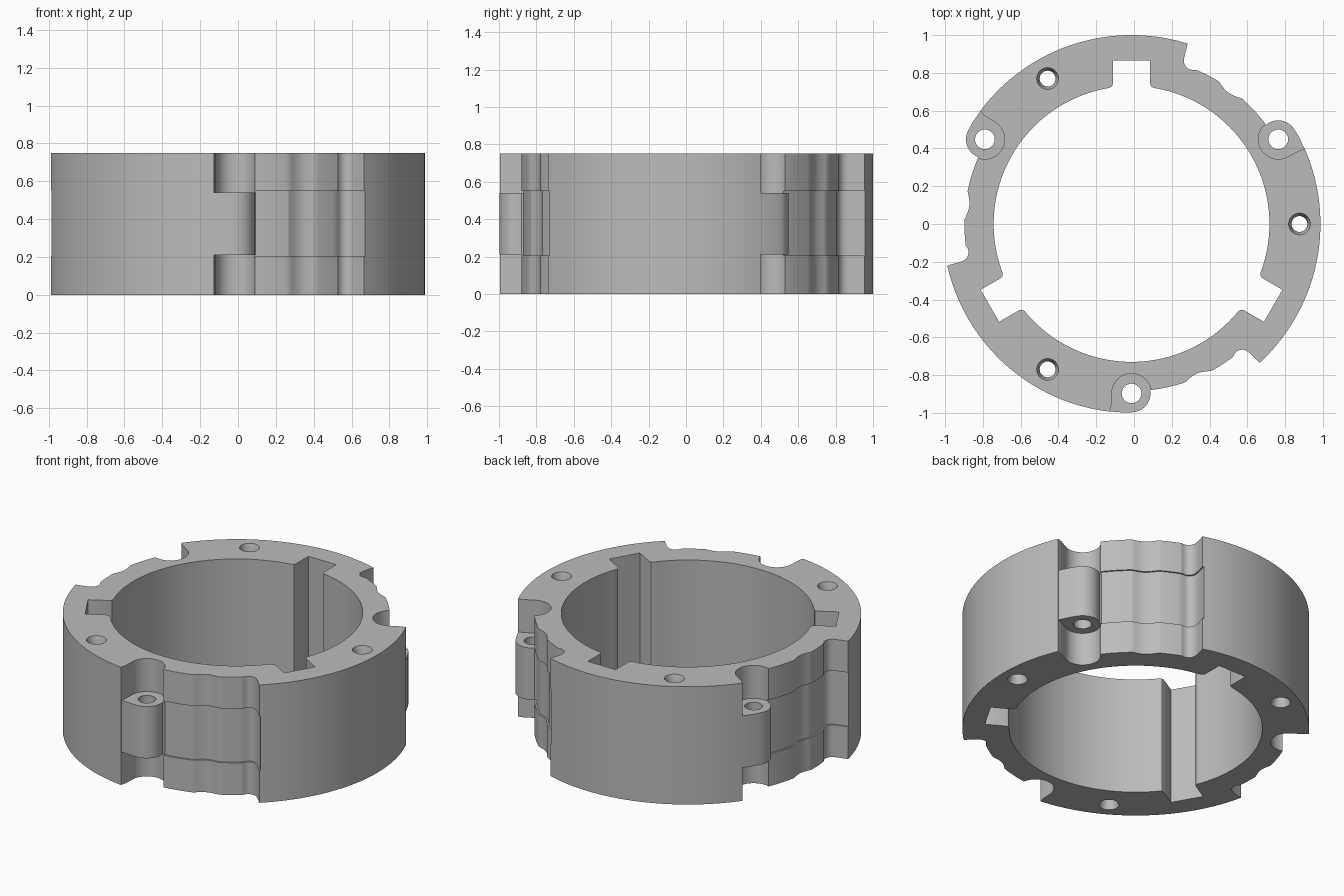
import bpy, bmesh
from math import sin, cos, pi, radians

if "Cube" in bpy.data.objects:
    bpy.data.objects.remove(bpy.data.objects["Cube"])

AXIS_X = -0.013      # ring axis
HEIGHT = 0.75
OUTER, INNER, RECESS = 1.0, 0.73, 0.885
LUG_R = 0.897        # lug distance from the axis
THIRDS = (0, 120, 240)

grey = bpy.data.materials.new("plain_grey")
grey.use_nodes = True
grey.diffuse_color = (0.5, 0.5, 0.5, 1)
grey.node_tree.nodes["Principled BSDF"].inputs["Base Color"].default_value = (0.5, 0.5, 0.5, 1)


def polar(angle, r):
    return (r * cos(radians(angle)), r * sin(radians(angle)))


def arc(start, end, r, steps, centre=(0, 0)):
    pts = [polar(start + (end - start) * i / steps, r) for i in range(steps + 1)]
    return [(x + centre[0], y + centre[1]) for x, y in pts]


def turn(pts, angle):
    c, s = cos(radians(angle)), sin(radians(angle))
    return [(x * c - y * s, x * s + y * c) for x, y in pts]


def make_object(name, bm):
    bmesh.ops.recalc_face_normals(bm, faces=bm.faces)
    mesh = bpy.data.meshes.new(name)
    bm.to_mesh(mesh)
    bm.free()
    mesh.materials.append(grey)
    obj = bpy.data.objects.new(name, mesh)
    bpy.context.collection.objects.link(obj)
    obj.location.x = AXIS_X
    return obj


def loft(name, levels):
    """Closed solid through matching outlines, each given as (points, z)."""
    bm = bmesh.new()
    rings = [[bm.verts.new((x, y, z)) for x, y in pts] for pts, z in levels]
    n = len(rings[0])
    for low, high in zip(rings, rings[1:]):
        for i in range(n):
            j = (i + 1) % n
            bm.faces.new((low[i], low[j], high[j], high[i]))
    bm.faces.new(rings[0][::-1])
    bm.faces.new(rings[-1])
    return make_object(name, bm)


def prism(name, pts, z0, z1):
    return loft(name, [(pts, z0), (pts, z1)])


def combine(target, tool, operation):
    mod = target.modifiers.new("cut", "BOOLEAN")
    mod.operation = operation
    mod.solver = "EXACT"
    mod.object = tool
    bpy.context.view_layer.objects.active = target
    bpy.ops.object.modifier_apply(modifier=mod.name)
    bpy.data.objects.remove(tool)


def recess_line(start, r, shift):
    """Recessed wall with a shallow groove, ending in a rounded radial step."""
    pts = arc(start, 288.7, r, 8)
    pts += [polar(288.7 + 9.8 * i / 10, r - 0.021 * sin(pi * i / 10)) for i in range(1, 10)]
    pts += arc(298.5, 307.3, r, 6)
    step = [(308.3, -0.007), (309.4, -0.011), (310.6, -0.007), (311.6, 0.004),
            (312.2, 0.02), (312.5, 0.045), (312.6, 0.08)]
    return pts + [polar(a + shift, r + d) for a, d in step]


# Ring body: outer arc, lug notch, recessed wall, three times around
lug_centre = (0, -LUG_R)
third = arc(192.7, 263.4, OUTER, 36)
third += [(-0.107, -0.96)]
third += arc(180, 10, 0.105, 20, lug_centre)
third += recess_line(277.5, RECESS, 0)
outline = [p for a in THIRDS for p in turn(third, a)]
body = prism("slotted_ring", outline, 0, HEIGHT)

# Bore with three key slots
slot = [(0.728, -0.104), (0.742, -0.098), (0.866, -0.098),
        (0.866, 0.098), (0.742, 0.098), (0.728, 0.104)]
bore = [p for a in THIRDS for p in turn(slot + arc(9.2, 110.8, INNER, 48), 90 + a)]
combine(body, prism("bore_cutter", bore, -0.1, HEIGHT + 0.1), "DIFFERENCE")

# Slightly deeper middle band in each recess
band = recess_line(272, RECESS - 0.01, 0.5)
band += [polar(313.2, 1.1), polar(292, 1.15), polar(272, 1.1)]
for a in THIRDS:
    combine(body, prism("band_cutter", turn(band, a), 0.205, 0.55), "DIFFERENCE")

# Lugs in the middle of each notch, blending into the outer wall
lug = arc(262, 270, 0.9985, 6)[:-1] + arc(-90, 10, 0.1, 14, lug_centre)
lug += [(0.13, -0.83), (0, -0.76), (-0.14, -0.8)]
for a in THIRDS:
    combine(body, prism("lug", turn(lug, a), 0.21, 0.54), "UNION")

# Through holes in the lugs, and countersunk holes in the ring
for a in THIRDS:
    hole = arc(0, 345, 0.052, 23, polar(270 + a, LUG_R))
    combine(body, prism("lug_hole_cutter", hole, 0.1, 0.65), "DIFFERENCE")

    centre = polar(a, 0.889)
    sizes = [(0.06, -0.01), (0.058, 0), (0.042, 0.05),
             (0.042, HEIGHT - 0.05), (0.058, HEIGHT), (0.06, HEIGHT + 0.01)]
    levels = [(arc(0, 345, r, 23, centre), z) for r, z in sizes]
    combine(body, loft("ring_hole_cutter", levels), "DIFFERENCE")

# Smooth curved walls, keep edges sharp
bpy.ops.object.select_all(action="DESELECT")
body.select_set(True)
bpy.context.view_layer.objects.active = body
bpy.ops.object.shade_smooth_by_angle(angle=radians(25))
